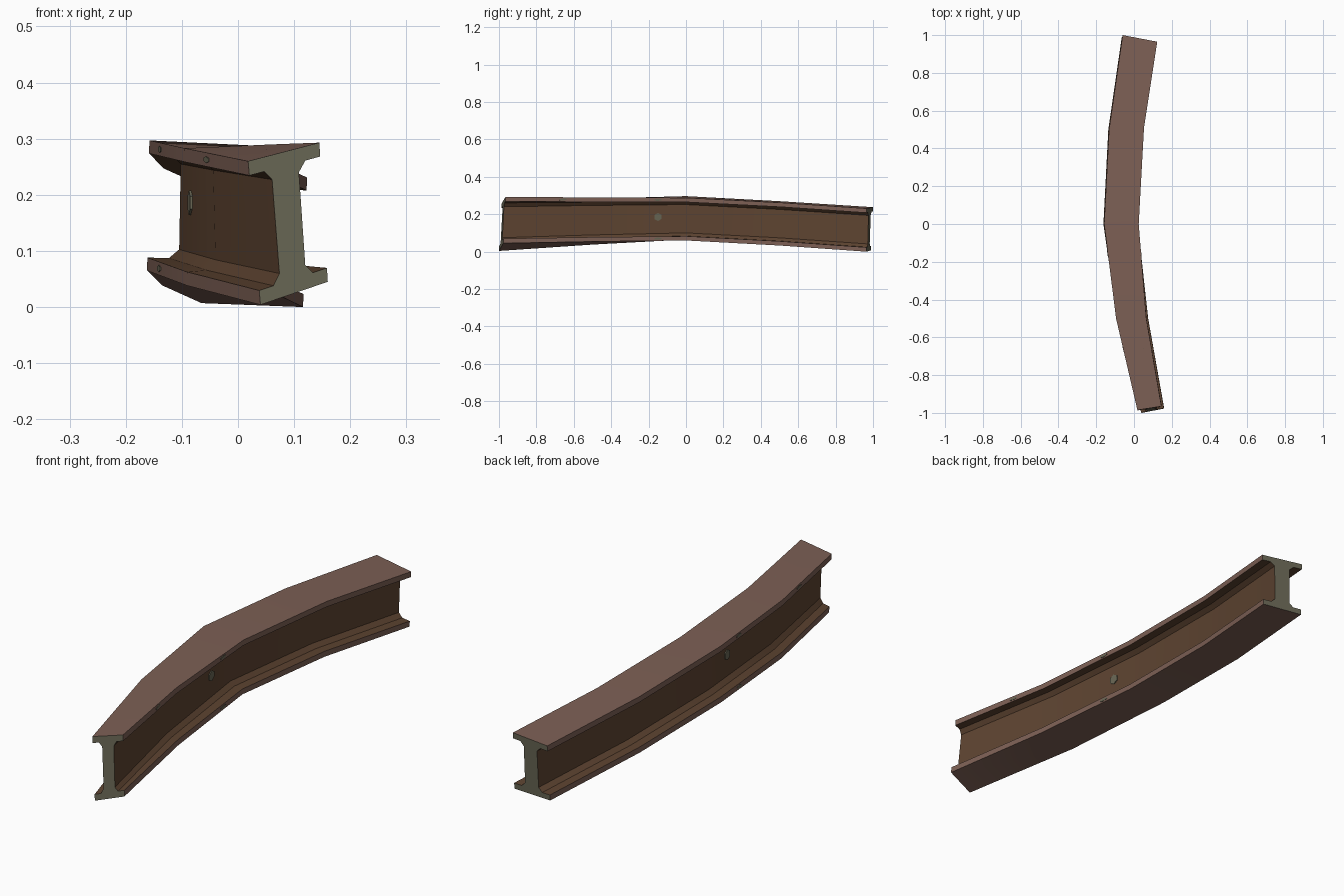
import bpy, bmesh, math
from mathutils import Vector

if "Cube" in bpy.data.objects:
    bpy.data.objects.remove(bpy.data.objects["Cube"])


def material(name, rgb):
    m = bpy.data.materials.new(name)
    lin = [(c / 255 / 12.92) if c / 255 < 0.04045 else ((c / 255 + 0.055) / 1.055) ** 2.4 for c in rgb]
    m.diffuse_color = (*lin, 1)
    m.use_nodes = True
    m.node_tree.nodes["Principled BSDF"].inputs["Base Color"].default_value = m.diffuse_color
    return m


outer = material("flange brown", (125, 96, 85))
inner = material("web rust brown", (94, 68, 49))
steel = material("cut steel grey", (104, 102, 84))

# Cross-section corners along the bent beam: top left, top right, bottom left, bottom right
stations = [
    [(0.018, -0.985, 0.260), (0.145, -0.965, 0.293), (0.040, -1.0, 0.004), (0.160, -0.977, 0.045)],
    [(-0.095, -0.50, 0.283), (0.065, -0.50, 0.290), (-0.090, -0.50, 0.038), (0.075, -0.50, 0.054)],
    [(-0.158, 0.0, 0.297), (0.025, 0.0, 0.288), (-0.162, 0.0, 0.065), (0.020, 0.0, 0.060)],
    [(-0.132, 0.50, 0.270), (0.053, 0.51, 0.262), (-0.136, 0.50, 0.039), (0.048, 0.50, 0.033)],
    [(-0.060, 1.0, 0.238), (0.123, 0.965, 0.231), (-0.065, 0.988, 0.007), (0.116, 0.965, 0.0)],
]
stations = [[Vector(c) for c in s] for s in stations]


def point(s, u, v):
    """Point in a section, u from left to right, v from top to bottom."""
    tl, tr, bl, br = s
    return tl.lerp(tr, u).lerp(bl.lerp(br, u), v)


# I-profile: right half from the top, then mirrored to the left
right = [(1, 0), (1, 0.10), (0.79, 0.10), (0.69, 0.17),
         (0.69, 0.83), (0.79, 0.90), (1, 0.90), (1, 1)]
profile = right + [(1 - u, v) for u, v in reversed(right)]
n = len(profile)
OUTER_EDGES = {0, 6, 7, 8, 14, 15}

# Beam body
bm = bmesh.new()
rings = [[bm.verts.new(point(s, u, v)) for u, v in profile] for s in stations]
for a, b in zip(rings, rings[1:]):
    for i in range(n):
        j = (i + 1) % n
        f = bm.faces.new((a[i], a[j], b[j], b[i]))
        f.material_index = 0 if i in OUTER_EDGES else 1
for ring in (rings[0], rings[-1]):
    bm.faces.new(ring).material_index = 2
bmesh.ops.recalc_face_normals(bm, faces=bm.faces)
mesh = bpy.data.meshes.new("bent_beam")
bm.to_mesh(mesh)
bm.free()
for m in (outer, inner, steel):
    mesh.materials.append(m)
beam = bpy.data.objects.new("bent_beam", mesh)
bpy.context.collection.objects.link(beam)
bpy.context.view_layer.objects.active = beam
beam.select_set(True)
bpy.ops.object.shade_smooth_by_angle(angle=math.radians(25))


def through_pin(name, y, u0, v, ry, rz):
    """Hexagonal pin crossing the beam sideways, flush on both sides."""
    k = 0 if y < -0.5 else 1
    t = (y + 1 - 0.5 * k) / 0.5
    s = [a.lerp(b, t) for a, b in zip(stations[k], stations[k + 1])]
    left, right_ = point(s, u0, v), point(s, 1 - u0, v)
    along = (stations[k + 1][0] - stations[k][0]).normalized()
    up = (s[0] - s[2]).normalized()
    b = bmesh.new()
    ends = []
    for c in (left, right_):
        ends.append([b.verts.new(c + along * ry * math.cos(i * math.pi / 3 + math.pi / 6)
                                 + up * rz * math.sin(i * math.pi / 3 + math.pi / 6)) for i in range(6)])
        b.faces.new(ends[-1])
    for i in range(6):
        j = (i + 1) % 6
        b.faces.new((ends[0][i], ends[0][j], ends[1][j], ends[1][i]))
    bmesh.ops.recalc_face_normals(b, faces=b.faces)
    me = bpy.data.meshes.new(name)
    b.to_mesh(me)
    b.free()
    me.materials.append(steel)
    bpy.context.collection.objects.link(bpy.data.objects.new(name, me))


# Web pin and thin flange pins
through_pin("web_pin", -0.15, 0.295, 0.45, 0.022, 0.022)
through_pin("top_flange_pin_front", -0.67, -0.008, 0.05, 0.022, 0.006)
through_pin("top_flange_pin_middle", -0.15, -0.008, 0.05, 0.022, 0.006)
through_pin("bottom_flange_pin", -0.15, -0.008, 0.95, 0.022, 0.006)
